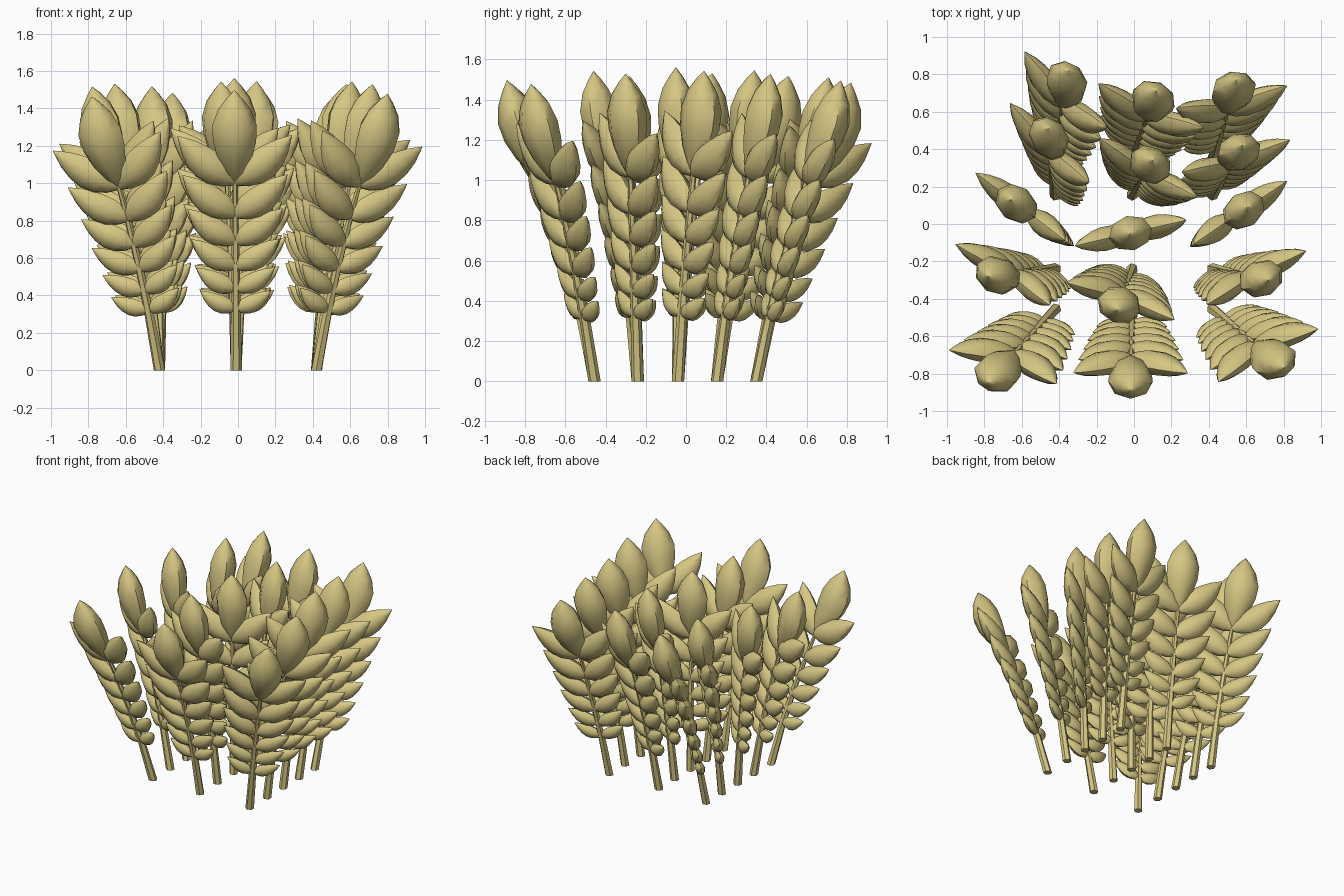
import bpy, bmesh, math
from mathutils import Vector

if "Cube" in bpy.data.objects:
    bpy.data.objects.remove(bpy.data.objects["Cube"])

straw = bpy.data.materials.new("straw")
straw.diffuse_color = (0.67, 0.57, 0.23, 1)
straw.use_nodes = True
straw.node_tree.nodes["Principled BSDF"].inputs["Base Color"].default_value = straw.diffuse_color

LENGTH = 1.56
ROWS = [-0.455, -0.24, -0.04, 0.155, 0.35]
COLS = [-0.42, -0.01, 0.42]
# per stalk: tip x, tip y, direction of the flat fan in degrees
STALKS = [
    [(-0.78, -0.85, -14), (-0.02, -0.89, 0), (0.80, -0.77, 25)],
    [(-0.78, -0.28, -31), (-0.09, -0.46, -19), (0.72, -0.30, 27)],
    [(-0.66, 0.13, -37), (-0.02, -0.05, 13), (0.61, 0.09, 34)],
    [(-0.46, 0.51, -47), (0.10, 0.34, -31), (0.58, 0.42, 18)],
    [(-0.35, 0.82, -46), (0.12, 0.71, -23), (0.55, 0.77, 14)],
]
# grain pairs: distance along the stem, sideways reach, rise of the tip
PAIRS = [(0.34, 0.19, 0.10), (0.45, 0.21, 0.12), (0.575, 0.235, 0.155),
         (0.715, 0.255, 0.185), (0.865, 0.28, 0.225), (1.05, 0.305, 0.26)]
# grain outlines: position along the grain, radius (both per unit length)
SIDE_GRAIN = [(0.0, 0.07), (0.1, 0.15), (0.27, 0.215), (0.45, 0.225),
              (0.63, 0.19), (0.8, 0.125), (0.92, 0.055), (1.0, 0.004)]
TOP_GRAIN = [(0.0, 0.04), (0.1, 0.1), (0.27, 0.175), (0.45, 0.222),
             (0.63, 0.23), (0.8, 0.17), (0.92, 0.08), (1.0, 0.004)]


def tube(bm, centres, radii, u, v, sides):
    """Loft rings along centres, spanned by u and v, with closed ends."""
    rings = []
    for c, r in zip(centres, radii):
        rings.append([bm.verts.new(c + r * (math.cos(a) * u + math.sin(a) * v))
                      for a in (2 * math.pi * i / sides for i in range(sides))])
    for a, b in zip(rings, rings[1:]):
        for i in range(sides):
            j = (i + 1) % sides
            bm.faces.new((a[i], a[j], b[j], b[i]))
    bm.faces.new(rings[0][::-1])
    bm.faces.new(rings[-1])


def grain(bm, outline, start, end, broad, bow, depth):
    """Flattened pointed seed from start to end, bowed by the vector bow."""
    axis = end - start
    size = axis.length
    u = (broad - broad.project(axis)).normalized()
    v = axis.normalized().cross(u) * depth
    bow = bow - bow.project(axis)
    centres = [start + axis * t + bow * (size * math.sin(math.pi * t))
               for t, r in outline]
    tube(bm, centres, [r * size for t, r in outline], u, v, 8)


def finish(name, bm, angle):
    bmesh.ops.recalc_face_normals(bm, faces=bm.faces)
    mesh = bpy.data.meshes.new(name)
    bm.to_mesh(mesh)
    bm.free()
    mesh.materials.append(straw)
    ob = bpy.data.objects.new(name, mesh)
    bpy.context.collection.objects.link(ob)
    bpy.ops.object.select_all(action='DESELECT')
    ob.select_set(True)
    bpy.context.view_layer.objects.active = ob
    bpy.ops.object.shade_smooth_by_angle(angle=math.radians(angle))


def stalk(base, tip, fan):
    lean = tip - base
    height = math.sqrt(LENGTH ** 2 - 1.04 * lean.length_squared)

    def point(s):                       # stem curves gently outwards
        t = s / LENGTH
        return base + lean * (0.67 * t + 0.33 * t * t) + Vector((0, 0, height * t))

    def frame(s):
        along = (point(s + 0.01) - point(s - 0.01)).normalized()
        side = Vector((math.cos(fan), math.sin(fan), 0))
        side = (side - side.project(along)).normalized()
        return along, side

    # stem
    bm = bmesh.new()
    steps = [0, 0.3, 0.6, 0.9, 1.15]
    flat_side = Vector((math.cos(fan), math.sin(fan), 0))
    flat_front = Vector((-flat_side.y, flat_side.x, 0))
    tube(bm, [point(s) for s in steps], [0.031, 0.027, 0.022, 0.017, 0.012],
         flat_side, flat_front, 6)
    finish("stem", bm, 30)

    # paired side grains and the single top grain
    bm = bmesh.new()
    for s, reach, rise in PAIRS:
        along, side = frame(s)
        for sign in (-1, 1):
            end = point(s) + side * (sign * reach) + along * rise
            grain(bm, SIDE_GRAIN, point(s), end, along, along * -0.07, 0.72)
    along, side = frame(1.1)
    grain(bm, TOP_GRAIN, point(1.05), point(LENGTH), side, lean * 0.1, 0.8)
    finish("grains", bm, 50)


for y, row in zip(ROWS, STALKS):
    for x, (tx, ty, deg) in zip(COLS, row):
        stalk(Vector((x, y, 0)), Vector((tx, ty, 0)), math.radians(deg))
